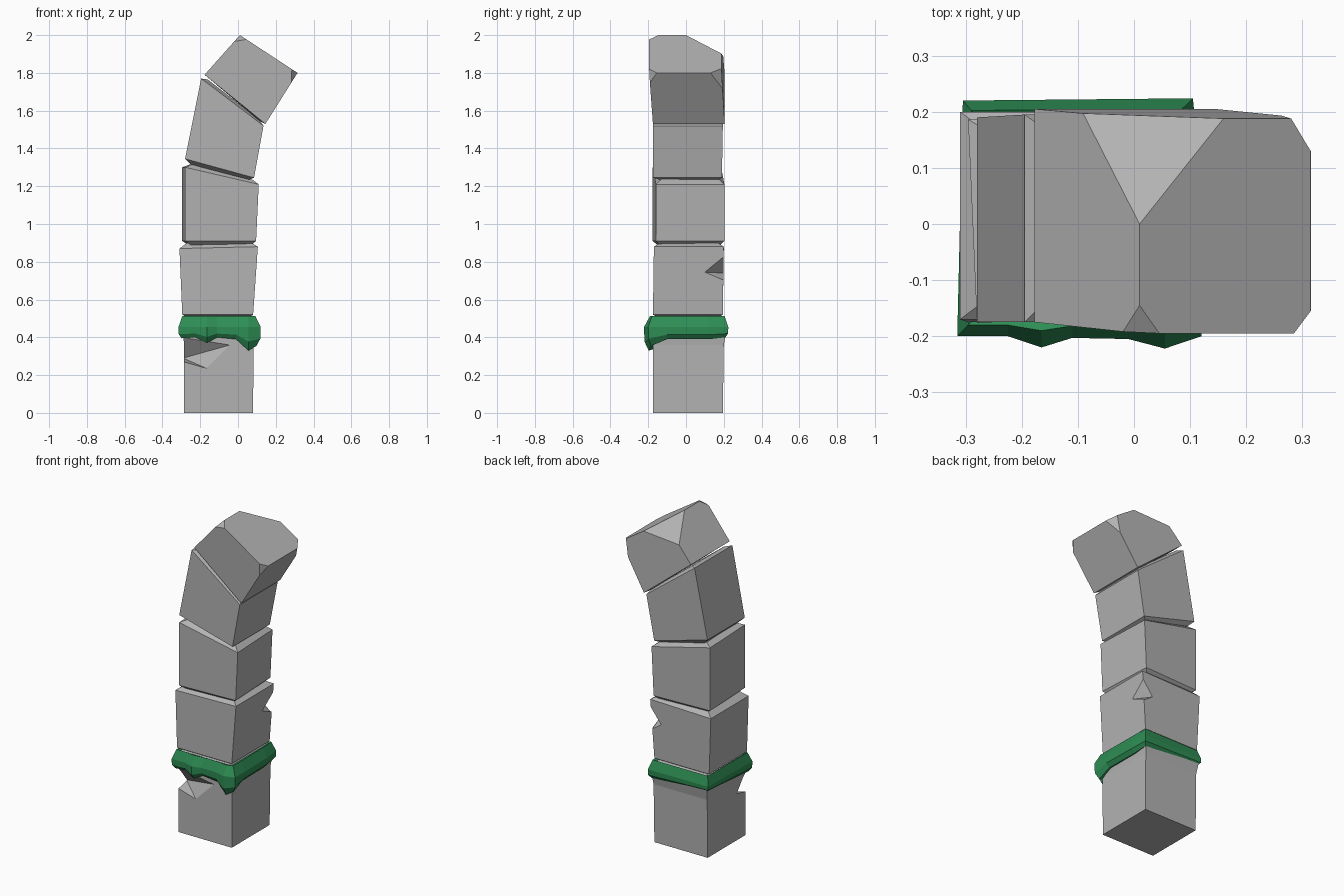
import bpy, bmesh, math
from mathutils import Vector, Matrix

cube = bpy.data.objects.get("Cube")
if cube:
    bpy.data.objects.remove(cube, do_unlink=True)


def material(name, colour):
    mat = bpy.data.materials.new(name)
    mat.use_nodes = True
    mat.diffuse_color = colour
    mat.node_tree.nodes["Principled BSDF"].inputs["Base Color"].default_value = colour
    return mat


STONE = material("stone_grey", (0.45, 0.45, 0.45, 1))
MOSS = material("moss_green", (0.027, 0.27, 0.09, 1))


def finish(bm, name, mat):
    bmesh.ops.recalc_face_normals(bm, faces=bm.faces)
    mesh = bpy.data.meshes.new(name)
    bm.to_mesh(mesh)
    bm.free()
    mesh.materials.append(mat)
    obj = bpy.data.objects.new(name, mesh)
    bpy.context.collection.objects.link(obj)
    return obj


def loft(loops, close=False):
    """Skin a list of point loops; cap the ends or join last to first."""
    bm = bmesh.new()
    rows = [[bm.verts.new(p) for p in loop] for loop in loops]
    pairs = list(zip(rows, rows[1:]))
    if close:
        pairs.append((rows[-1], rows[0]))
    else:
        bm.faces.new(rows[0])
        bm.faces.new(rows[-1])
    for a, b in pairs:
        for i in range(len(a)):
            j = (i + 1) % len(a)
            bm.faces.new((a[i], a[j], b[j], b[i]))
    return bm


def stone(name, rings, yaw=0.0, cuts=()):
    """Block from rings (left x, left z, right x, right z, front y, back y)."""
    bm = loft([[(xl, y0, zl), (xr, y0, zr), (xr, y1, zr), (xl, y1, zl)]
               for xl, zl, xr, zr, y0, y1 in rings])
    middle = sum((v.co for v in bm.verts), Vector()) / len(bm.verts)
    turn = Matrix.Rotation(math.radians(yaw), 3, "Z")
    bmesh.ops.rotate(bm, cent=middle, matrix=turn, verts=bm.verts)
    # Broken corners are sliced off along three-point planes
    for a, b, c in cuts:
        a = Vector(a)
        normal = (Vector(b) - a).cross(Vector(c) - a).normalized()
        if normal.dot(middle - a) > 0:
            normal = -normal
        res = bmesh.ops.bisect_plane(bm, geom=bm.verts[:] + bm.edges[:] + bm.faces[:],
                                     plane_co=a, plane_no=normal, clear_outer=True)
        rim = [e for e in res["geom_cut"] if isinstance(e, bmesh.types.BMEdge)]
        bmesh.ops.edgeloop_fill(bm, edges=rim)
    return finish(bm, name, STONE)


def chip(obj, name, points):
    """Knock a convex chip out of a block."""
    bm = bmesh.new()
    for p in points:
        bm.verts.new(p)
    res = bmesh.ops.convex_hull(bm, input=bm.verts)
    loose = [v for v in res["geom_interior"] if isinstance(v, bmesh.types.BMVert)]
    bmesh.ops.delete(bm, geom=loose, context="VERTS")
    cutter = finish(bm, name, STONE)
    cutter.hide_render = True
    cutter.hide_set(True)
    mod = obj.modifiers.new("chip", "BOOLEAN")
    mod.operation = "DIFFERENCE"
    mod.solver = "EXACT"
    mod.object = cutter
    # Bake the cut and drop the cutter
    deps = bpy.context.evaluated_depsgraph_get()
    baked = bpy.data.meshes.new_from_object(obj.evaluated_get(deps))
    obj.modifiers.clear()
    obj.data = baked
    bpy.data.objects.remove(cutter, do_unlink=True)


# Base block, chipped on its front edge
base = stone("base_block", [
    (-.285, 0, .08, 0, -.175, .195),
    (-.285, .36, .082, .36, -.175, .2),
    (-.293, .43, .088, .43, -.175, .213),
    (-.29, .49, .085, .49, -.175, .2),
    (-.27, .51, .06, .51, -.16, .18)])
chip(base, "base_chip", [
    (-.287, -.176, .27), (-.165, -.176, .235), (-.04, -.176, .36),
    (-.29, -.176, .4), (-.29, -.09, .29), (-.24, -.12, .29), (-.4, -.3, .3)])

# Second block, chipped on its back edge
second = stone("second_block", [
    (-.27, .505, .06, .505, -.15, .17),
    (-.295, .52, .08, .52, -.175, .195),
    (-.31, .87, .105, .88, -.17, .2),
    (-.27, .9, .07, .9, -.14, .17)])
chip(second, "second_chip", [
    (.096, .1, .745), (.1, .2, .83), (.09, .2, .7),
    (.03, .2, .74), (.07, .17, .74), (.16, .26, .75)])

# Middle block, slightly twisted
stone("middle_block", [
    (-.25, .885, .06, .885, -.14, .17),
    (-.288, .91, .088, .91, -.168, .195),
    (-.288, 1.3, .102, 1.21, -.168, .195),
    (-.25, 1.315, .07, 1.235, -.14, .17)], yaw=2.5)

# Fourth block, leaning and narrowing on one side
stone("leaning_block", [
    (-.245, 1.31, .06, 1.235, -.14, .17),
    (-.28, 1.345, .085, 1.245, -.175, .19),
    (-.195, 1.77, .135, 1.52, -.175, .195),
    (-.16, 1.765, .11, 1.555, -.14, .17)])

# Top block with broken corners
stone("top_block", [
    (-.15, 1.77, .115, 1.545, -.15, .17),
    (-.177, 1.79, .145, 1.53, -.175, .205),
    (.01, 2.0, .315, 1.8, -.195, .188)],
    cuts=[((.01, 0, 2.0), (-.09, .195, 1.888), (.16, .188, 1.902)),
          ((-.02, -.193, 1.966), (.01, -.145, 2.0), (.045, -.195, 1.977)),
          ((.315, -.155, 1.8), (.285, -.195, 1.82), (.28, -.193, 1.745)),
          ((.315, .13, 1.8), (.28, .188, 1.823), (.265, .19, 1.72))])

# Moss collar: outline points with the height of the hanging edge
outline = [(-.315, -.2, .395), (-.225, -.2, .4), (-.165, -.22, .37),
           (-.11, -.203, .4), (-.01, -.205, .39), (.055, -.222, .33),
           (.12, -.2, .355), (.12, -.1, .39), (.115, .12, .39),
           (.105, .224, .4), (-.305, .22, .42)]
columns = []
for x, y, low in outline:
    ix, iy = min(max(x, -.275), .065), min(max(y, -.16), .185)
    section = [(0, .5), (.5, .512), (1, .455), (.97, low * .6 + .18),
               (.6, low), (0, low + .01)]
    columns.append([(ix + (x - ix) * t, iy + (y - iy) * t, z) for t, z in section])
finish(loft(columns, close=True), "moss_collar", MOSS)
